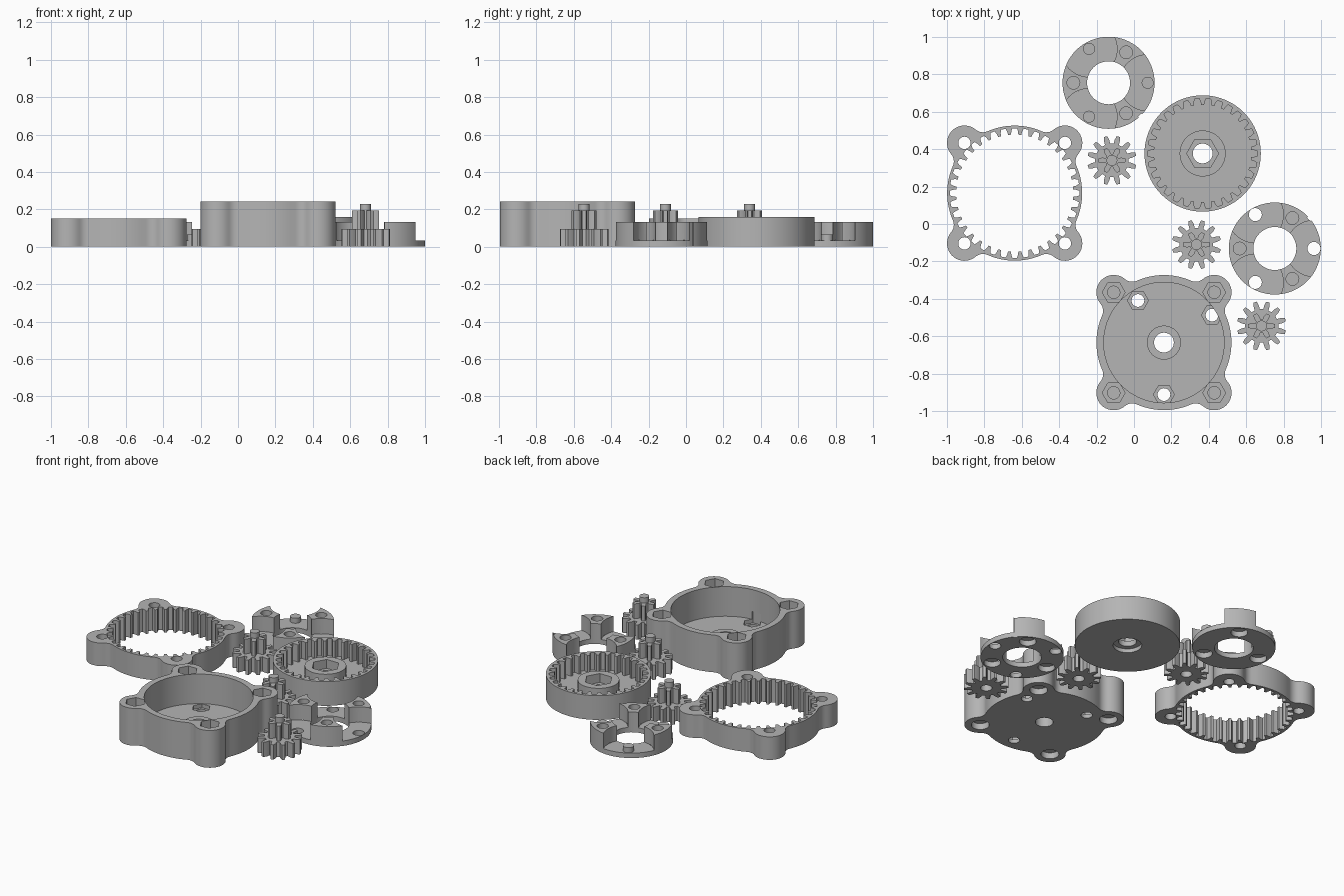
import bpy, bmesh
from math import sin, cos, pi, radians, atan2, acos, hypot

cube = bpy.data.objects.get("Cube")
if cube:
    bpy.data.objects.remove(cube, do_unlink=True)

grey = bpy.data.materials.new("plain_grey")
grey.use_nodes = True
grey.diffuse_color = (0.46, 0.46, 0.46, 1)
grey.node_tree.nodes["Principled BSDF"].inputs["Base Color"].default_value = (0.46, 0.46, 0.46, 1)


# ---- profiles: lists of 2D points, counter-clockwise ----
def arc(cx, cy, r, a0, a1, n):
    return [(cx + r * cos(a0 + (a1 - a0) * i / n), cy + r * sin(a0 + (a1 - a0) * i / n))
            for i in range(n + 1)]


def circle(r, at=(0, 0), n=32):
    return arc(at[0], at[1], r, 0, 2 * pi, n)[:-1]


def hexagon(r, at=(0, 0)):
    return circle(r, at, 6)


def polar(r, degrees):
    return (r * cos(radians(degrees)), r * sin(radians(degrees)))


def gear(teeth, root, tip, root_width=0.62, tip_width=0.24, phase=0.0):
    mid, mid_width = (root + tip) / 2, (root_width + tip_width) / 2 + 0.06
    flank = [(root, -root_width), (mid, -mid_width), (tip, -tip_width),
             (tip, tip_width), (mid, mid_width), (root, root_width)]
    pts = []
    for i in range(teeth):
        for r, w in flank:
            a = (i + phase + w / 2) * 2 * pi / teeth
            pts.append((r * cos(a), r * sin(a)))
    return pts


def lobed_outline(body=0.361, lobe=0.093, reach=0.38, fillet=0.06):
    """Round body with four screw lobes blended in by concave fillets."""
    far = body + fillet
    alpha = acos((far ** 2 + reach ** 2 - (lobe + fillet) ** 2) / (2 * far * reach))
    fx, fy = far * cos(alpha), far * sin(alpha)
    beta = atan2(fy, reach - fx)
    quarter = arc(fx, -fy, fillet, pi - alpha, beta, 6)
    quarter += arc(reach, 0, lobe, beta - pi, pi - beta, 20)[1:]
    quarter += arc(fx, fy, fillet, -beta, alpha - pi, 6)[1:]
    quarter += arc(0, 0, body, alpha, pi / 2 - alpha, 12)[1:-1]
    pts = []
    for k in range(4):
        c, s = cos(pi / 4 + k * pi / 2), sin(pi / 4 + k * pi / 2)
        pts += [(x * c - y * s, x * s + y * c) for x, y in quarter]
    return pts


# ---- solids ----
def prism(name, profile, z0, z1):
    bm = bmesh.new()
    low = [bm.verts.new((x, y, z0)) for x, y in profile]
    high = [bm.verts.new((x, y, z1)) for x, y in profile]
    bm.faces.new(low[::-1])
    bm.faces.new(high)
    for i in range(len(low)):
        j = (i + 1) % len(low)
        bm.faces.new((low[i], low[j], high[j], high[i]))
    mesh = bpy.data.meshes.new(name)
    bm.to_mesh(mesh)
    bm.free()
    mesh.materials.append(grey)
    obj = bpy.data.objects.new(name, mesh)
    bpy.context.collection.objects.link(obj)
    return obj


def build(name, at, base, steps):
    """Base prism, then a list of (add or cut, profile, z0, z1)."""
    obj = prism(name, *base)
    bpy.ops.object.select_all(action="DESELECT")
    bpy.context.view_layer.objects.active = obj
    obj.select_set(True)
    for kind, profile, z0, z1 in steps:
        tool = prism("tool", profile, z0, z1)
        tool.hide_render = True
        mod = obj.modifiers.new("step", "BOOLEAN")
        mod.operation = "UNION" if kind == "add" else "DIFFERENCE"
        mod.solver = "EXACT"
        mod.object = tool
        bpy.ops.object.modifier_apply(modifier=mod.name)
        bpy.data.objects.remove(tool, do_unlink=True)
    obj.location = (at[0], at[1], 0)
    bpy.ops.object.shade_smooth_by_angle(angle=radians(25))
    return obj


corners = [polar(0.38, 45 + 90 * k) for k in range(4)]
BELOW, ABOVE = -0.1, 0.4

# Fixed ring gear with four screw lobes
build("fixed_ring_gear", (-0.638, 0.165), (lobed_outline(), 0, 0.15),
      [("cut", gear(36, 0.313, 0.347, 0.72, 0.4), BELOW, ABOVE)]
      + [("cut", circle(0.033, c), BELOW, ABOVE) for c in corners])

# Motor housing: deep cup, raised centre boss, nut pockets and screw holes
steps = [("cut", circle(0.322, n=72), 0.05, ABOVE),
         ("add", circle(0.091), 0.03, 0.075),
         ("cut", circle(0.053), BELOW, ABOVE)]
for c in corners:
    steps += [("cut", hexagon(0.061, c), 0.17, ABOVE),
              ("cut", circle(0.033, c), 0.05, ABOVE),
              ("cut", circle(0.053, c), BELOW, 0.04)]
for c in ((-0.139, 0.225), (0.257, 0.147), (0, -0.278)):
    steps += [("cut", hexagon(0.056, c), 0.025, 0.1),
              ("cut", circle(0.034, c), BELOW, 0.05)]
build("motor_housing", (0.16, -0.634), (lobed_outline(), 0, 0.243), steps)

# Output drum: internal gear, hub with hex socket, recess underneath
build("output_drum", (0.367, 0.377), (circle(0.311, n=80), 0, 0.158),
      [("cut", gear(30, 0.26, 0.294, 0.72, 0.4), 0.045, ABOVE),
       ("add", circle(0.123, n=40), 0.03, 0.118),
       ("cut", hexagon(0.085), 0.06, ABOVE),
       ("cut", circle(0.085), BELOW, 0.025),
       ("cut", circle(0.053), BELOW, ABOVE)])


# Planet carriers: ring plate with three posts between the planet pockets
def carrier(name, at, has_pins, notch_angle):
    steps = [("cut", circle(0.115, n=48), BELOW, ABOVE)]
    planets = [polar(0.209, 120 * k) for k in range(3)]
    posts = [polar(0.188, 60 + 120 * k) for k in range(3)]
    steps += [("cut", circle(0.15, p, 48), 0.032, ABOVE) for p in planets]
    for p in planets:
        if has_pins:
            steps.append(("add", circle(0.032, p, 24), 0.01, 0.065))
        else:
            steps.append(("cut", circle(0.035, p, 24), BELOW, ABOVE))
    for p in posts:
        steps += [("cut", circle(0.034, p, 24), 0.045, ABOVE),
                  ("cut", circle(0.05, p, 24), BELOW, 0.035)]
    # alignment notch in the rim
    steps.append(("cut", circle(0.018, polar(0.252, notch_angle), 4), BELOW, ABOVE))
    build(name, at, (circle(0.246, n=72), 0, 0.132), steps)


carrier("carrier_with_pins", (-0.136, 0.755), True, 314)
carrier("carrier_with_holes", (0.753, -0.131), False, 41)

# Stepped planet gears with a top shaft and a pin hole underneath
for i, at in enumerate([(-0.118, 0.34), (0.334, -0.11), (0.682, -0.545)]):
    build(f"planet_gear_{i + 1}", at, (gear(12, 0.09, 0.132, 0.6, 0.26, 0.5), 0, 0.096),
          [("add", gear(6, 0.036, 0.072, 0.7, 0.26), 0.08, 0.193),
           ("add", circle(0.029, n=24), 0.15, 0.228),
           ("cut", circle(0.034, n=24), BELOW, 0.05)])
